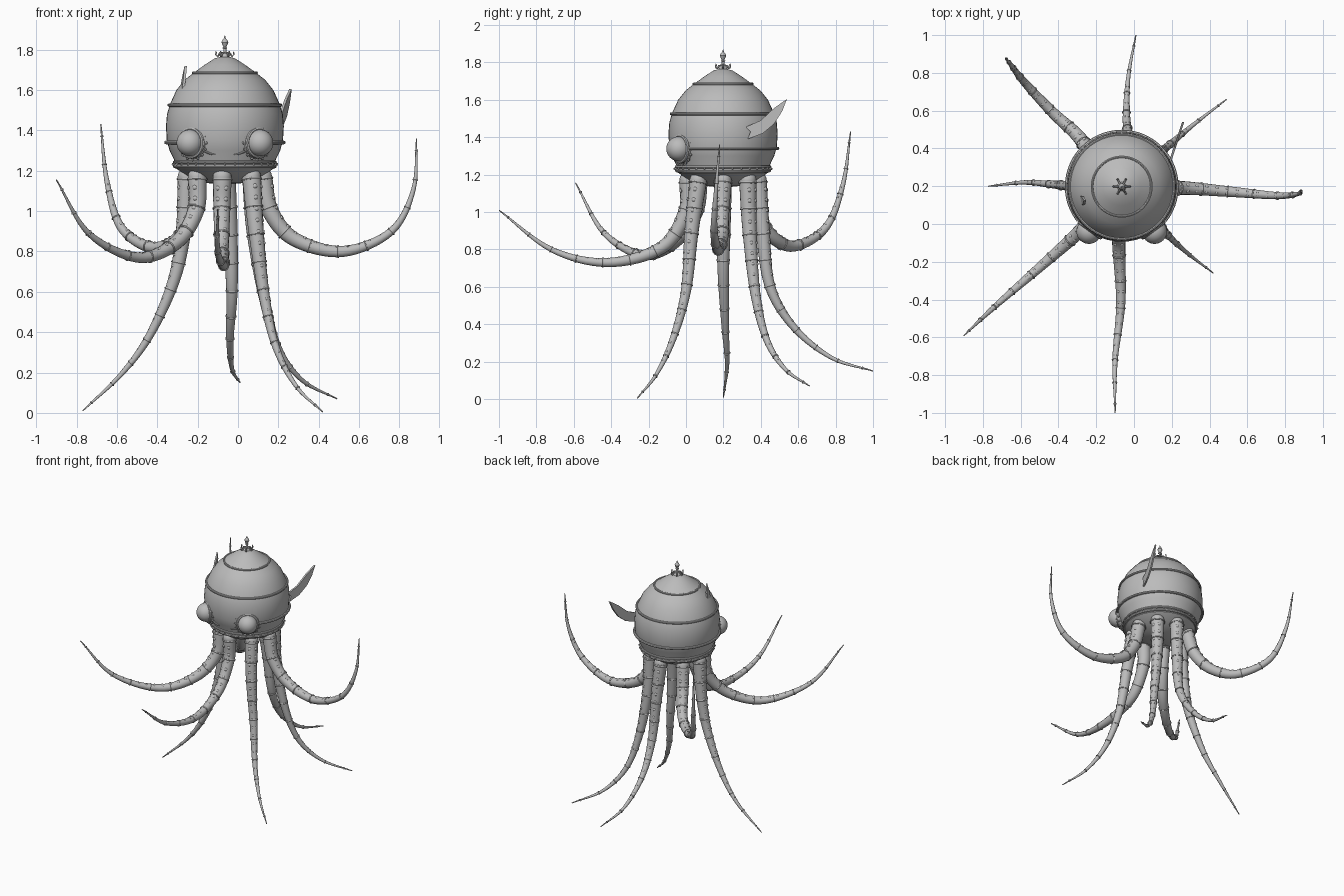
import bpy
import bmesh
from math import pi, cos, sin, radians
from mathutils import Vector, Matrix

cube = bpy.data.objects.get("Cube")
if cube:
    bpy.data.objects.remove(cube, do_unlink=True)

GREY = (0.5, 0.5, 0.5, 1)
metal = bpy.data.materials.new("plain_grey")
metal.use_nodes = True
metal.diffuse_color = GREY
metal.node_tree.nodes["Principled BSDF"].inputs["Base Color"].default_value = GREY

UP = Vector((0, 0, 1))
AXIS = Vector((-0.065, 0.198, 0))  # vertical axis of the head


def finish(name, bm, smooth=True):
    bmesh.ops.recalc_face_normals(bm, faces=bm.faces)
    mesh = bpy.data.meshes.new(name)
    bm.to_mesh(mesh)
    bm.free()
    mesh.materials.append(metal)
    obj = bpy.data.objects.new(name, mesh)
    bpy.context.collection.objects.link(obj)
    if smooth:
        bpy.ops.object.select_all(action="DESELECT")
        obj.select_set(True)
        bpy.context.view_layer.objects.active = obj
        bpy.ops.object.shade_smooth_by_angle(angle=radians(40))
    return obj


def loft(bm, frames, sides=8, closed=False):
    """Skin circles given as (centre, u, v, radius)."""
    loops = []
    for c, u, v, r in frames:
        angles = [2 * pi * k / sides for k in range(sides)]
        loops.append([bm.verts.new(c + r * (u * cos(a) + v * sin(a))) for a in angles])
    pairs = list(zip(loops, loops[1:]))
    if closed:
        pairs.append((loops[-1], loops[0]))
    else:
        bm.faces.new(loops[0])
        bm.faces.new(loops[-1])
    for a, b in pairs:
        for k in range(sides):
            j = (k + 1) % sides
            bm.faces.new((a[k], a[j], b[j], b[k]))


def ring(bm, centre, axis, major, minor, start=0, end=360, steps=48, sides=8):
    """Torus, or an arc of one, around an axis."""
    axis = axis.normalized()
    rot = UP.rotation_difference(axis).to_matrix()
    full = end - start == 360
    frames = []
    for k in range(steps if full else steps + 1):
        a = radians(start + (end - start) * k / steps)
        out = rot @ Vector((cos(a), sin(a), 0))
        frames.append((centre + out * major, out, axis, minor))
    loft(bm, frames, sides, full)


def ball(bm, centre, radius, seg=8, flat=None):
    """Sphere, optionally squashed along a direction."""
    m = Matrix.Translation(centre)
    if flat is not None:
        m = m @ UP.rotation_difference(flat).to_matrix().to_4x4() @ Matrix.Diagonal((1, 1, 0.5, 1))
    bmesh.ops.create_uvsphere(bm, u_segments=seg, v_segments=max(4, seg // 2), radius=radius, matrix=m)


def lathe(name, profile, centre, seg=48):
    bm = bmesh.new()
    verts = [bm.verts.new(centre + Vector((r, 0, z))) for r, z in profile]
    edges = [bm.edges.new(p) for p in zip(verts, verts[1:])]
    bmesh.ops.spin(bm, geom=verts + edges, cent=centre, axis=UP, angle=2 * pi, steps=seg)
    bmesh.ops.remove_doubles(bm, verts=bm.verts, dist=0.0005)
    return finish(name, bm)


def smooth_path(pts, per=8):
    """Catmull-Rom samples through the points."""
    p = [2 * pts[0] - pts[1]] + pts + [2 * pts[-1] - pts[-2]]
    out = []
    for a, b, c, d in zip(p, p[1:], p[2:], p[3:]):
        for k in range(per):
            t = k / per
            out.append(0.5 * (2 * b + (c - a) * t + (2 * a - 5 * b + 4 * c - d) * t * t
                              + (3 * b - a - 3 * c + d) * t ** 3))
    return out + [pts[-1]]


# Head shell and underside bowl
lathe("head", [(0, 1.13), (0.1, 1.14), (0.19, 1.175), (0.24, 1.21), (0.25, 1.25), (0.274, 1.3),
               (0.288, 1.35), (0.292, 1.42), (0.287, 1.48), (0.272, 1.53), (0.24, 1.6),
               (0.2, 1.65), (0.155, 1.685), (0.1, 1.725), (0.05, 1.757), (0, 1.77)], AXIS)

# Bands around the head, with rivets on the lowest
bm = bmesh.new()
for z, major, minor in ((1.222, 0.247, 0.01), (1.242, 0.25, 0.008), (1.525, 0.277, 0.008), (1.685, 0.157, 0.007)):
    ring(bm, AXIS + UP * z, UP, major, minor, steps=64)
ring(bm, AXIS + UP * 1.34, UP, 0.292, 0.009, -38, 218, 56)
for k in range(32):
    a = 2 * pi * k / 32
    ball(bm, AXIS + Vector((0.258 * cos(a), 0.258 * sin(a), 1.232)), 0.007, 6)
finish("head_bands", bm)

# Porthole eyes with riveted frames and a small curved bracket
for side, word in ((1, "left"), (-1, "right")):
    look = Vector((side * 0.59, -0.807, 0)).normalized()
    hub = AXIS + UP * 1.338 + look * 0.272
    bm = bmesh.new()
    ball(bm, hub + look * 0.022, 0.066, 32)
    finish(word + "_eye", bm)
    bm = bmesh.new()
    across = look.cross(UP)
    loft(bm, [(hub - look * 0.05, across, UP, 0.08), (hub + look * 0.012, across, UP, 0.076)], 32)
    ring(bm, hub + look * 0.012, look, 0.069, 0.01, steps=32)
    for k in range(16):
        a = 2 * pi * k / 16
        ball(bm, hub + 0.084 * (across * cos(a) + UP * sin(a)), 0.008, 6)
    frames = []
    for k in range(9):
        t = k / 8
        a = radians(-66 - 14 * t)
        z = 1.305 - 0.025 * sin(t * pi / 2)
        out = Vector((side * cos(a), sin(a), 0))
        frames.append((AXIS + out * (0.277 - 0.012 * t) + UP * z, out, UP, 0.008 - 0.005 * t))
    loft(bm, frames)
    finish(word + "_eye_frame", bm)

# Crown finial with curled claws
lathe("finial", [(0, 1.75), (0.026, 1.76), (0.018, 1.775), (0.008, 1.785), (0.007, 1.805), (0.013, 1.808),
                 (0.007, 1.813), (0.012, 1.823), (0.017, 1.836), (0.012, 1.848), (0.005, 1.855),
                 (0.003, 1.865), (0, 1.87)], AXIS, 16)
bm = bmesh.new()
for k in range(6):
    a = k * pi / 3
    out = Vector((cos(a), sin(a), 0))
    pts = [AXIS + out * r + UP * z for r, z in ((0.008, 1.785), (0.025, 1.782), (0.035, 1.768), (0.045, 1.772), (0.042, 1.79))]
    path = smooth_path(pts, 4)
    loft(bm, [(p, UP.cross(out), (UP + out).normalized(), 0.005) for p in path], 6)
finish("finial_claws", bm)


# Thin blades standing on the head
def blade(name, outline, thick, place):
    bm = bmesh.new()
    face = bm.faces.new([bm.verts.new((place(y, z), y, z)) for y, z in outline])
    new = bmesh.ops.extrude_face_region(bm, geom=[face])["geom"]
    bmesh.ops.translate(bm, vec=(thick, 0, 0), verts=[v for v in new if isinstance(v, bmesh.types.BMVert)])
    finish(name, bm, False)


blade("side_fin", [(0.32, 1.455), (0.4, 1.49), (0.47, 1.555), (0.54, 1.605), (0.515, 1.54),
                   (0.47, 1.47), (0.41, 1.42), (0.33, 1.39), (0.345, 1.43)],
      0.012, lambda y, z: 0.185 + 0.33 * (y - 0.33))
blade("small_fin", [(0.095, 1.56), (0.15, 1.58), (0.145, 1.66), (0.125, 1.72), (0.105, 1.65)],
      0.012, lambda y, z: -0.285 + 0.15 * (z - 1.58) + 0.2 * (0.12 - y))


# Tentacles: tapered tube, joint rings and two rows of suckers on the outer side
def tentacle(name, turn, points):
    a = radians(turn)
    root = AXIS + Vector((0.187 * cos(a), 0.187 * sin(a), 1.17))
    path = smooth_path([root] + [Vector(p) for p in points])
    heading = path[-1] - root
    heading.z = 0
    side = heading.normalized().cross(UP)
    lengths = [0]
    for p, q in zip(path, path[1:]):
        lengths.append(lengths[-1] + (q - p).length)
    frames = []
    for i, p in enumerate(path):
        t = (path[min(i + 1, len(path) - 1)] - path[max(i - 1, 0)]).normalized()
        n = side.cross(t).normalized()
        frames.append((p, n, t.cross(n), 0.044 * (1 - lengths[i] / lengths[-1]) + 0.003))

    def at(f):
        goal = f * lengths[-1]
        i = max(k for k in range(len(path) - 1) if lengths[k] <= goal)
        w = (goal - lengths[i]) / (lengths[i + 1] - lengths[i])
        (p, n, v, r), (p2, n2, v2, r2) = frames[i], frames[i + 1]
        return p.lerp(p2, w), n.lerp(n2, w).normalized(), v.lerp(v2, w).normalized(), r + (r2 - r) * w

    bm = bmesh.new()
    loft(bm, frames, 16)
    ball(bm, root, 0.047, 16)
    finish(name, bm)
    bm = bmesh.new()
    for k in range(10):
        p, n, v, r = at(0.01 + k * 0.105)
        ring(bm, p, n.cross(v), r, 0.0035 + r * 0.05, steps=16, sides=6)
    for k in range(18):
        p, n, v, r = at(0.04 + k * 0.043)
        for s in (-1, 1):
            out = (n + v * s * 0.55).normalized()
            ball(bm, p + out * r, r * 0.26, 8, out)
    finish(name + "_rings_and_suckers", bm)


tentacle("front_tentacle", -94, [(-.08, 0, 1), (-.08, -.13, .81), (-.07, -.42, .73), (-.1, -.72, .8), (-.1, -1, 1.01)])
tentacle("front_right_tentacle", -137, [(-.21, .05, 1), (-.31, -.06, .84), (-.5, -.23, .77), (-.74, -.44, .89), (-.9, -.59, 1.155)])
tentacle("right_tentacle", 180, [(-.27, .2, .9), (-.32, .2, .65), (-.44, .21, .38), (-.58, .22, .19), (-.77, .2, .01)])
tentacle("front_left_tentacle", -45, [(.09, .03, .9), (.13, 0, .58), (.19, -.07, .32), (.29, -.16, .13), (.42, -.26, .005)])
tentacle("left_tentacle", 0, [(.16, .19, 1), (.28, .19, .86), (.52, .17, .8), (.76, .15, .9), (.87, .16, 1.11), (.885, .18, 1.36)])
tentacle("back_left_tentacle", 45, [(.08, .34, .9), (.13, .37, .57), (.2, .43, .32), (.32, .53, .16), (.49, .66, .07)])
tentacle("back_tentacle", 88, [(-.04, .41, .9), (-.03, .45, .6), (-.04, .58, .38), (-.03, .78, .22), (.01, 1, .15)])
tentacle("back_right_tentacle", 137, [(-.23, .37, 1), (-.3, .47, .86), (-.43, .59, .82), (-.58, .75, .92), (-.65, .84, 1.15), (-.68, .88, 1.43)])
